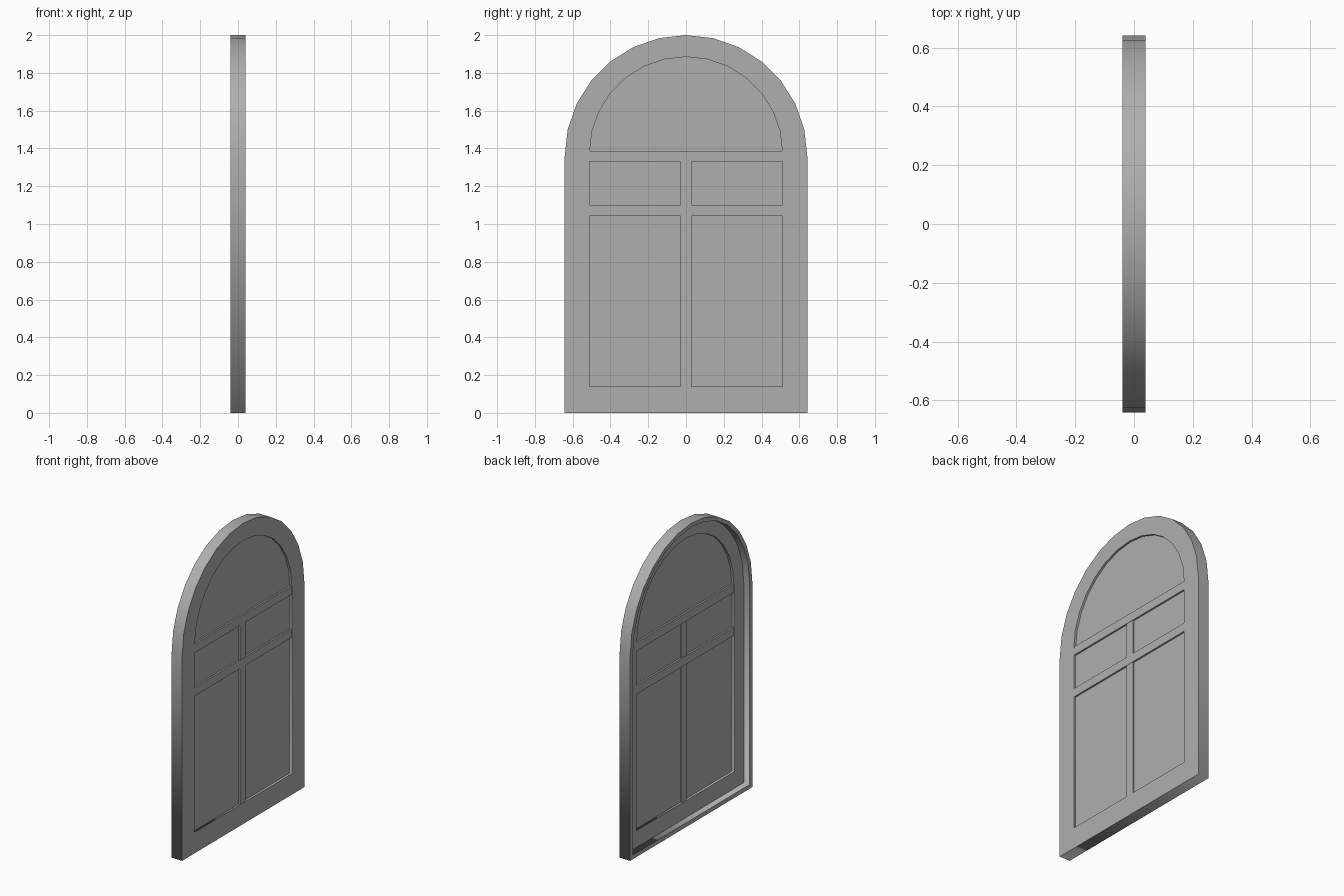
import bpy, bmesh, math

if "Cube" in bpy.data.objects:
    bpy.data.objects.remove(bpy.data.objects["Cube"])

SEGS = 14  # facets in the arch
T = 0.0388  # half thickness

grey = bpy.data.materials.new("dark_grey")
grey.diffuse_color = (0.43, 0.43, 0.43, 1)
grey.use_nodes = True
grey.node_tree.nodes["Principled BSDF"].inputs["Base Color"].default_value = grey.diffuse_color


def arch(x, half, bottom, spring, top):
    """Closed arched outline in the YZ plane at depth x."""
    pts = [(x, half, bottom)]
    for i in range(SEGS + 1):
        a = math.pi * i / SEGS
        pts.append((x, half * math.cos(a), spring + (top - spring) * math.sin(a)))
    pts.append((x, -half, bottom))
    return pts


def finish(name, bm):
    bmesh.ops.recalc_face_normals(bm, faces=bm.faces)
    me = bpy.data.meshes.new(name)
    bm.to_mesh(me)
    bm.free()
    me.materials.append(grey)
    ob = bpy.data.objects.new(name, me)
    bpy.context.collection.objects.link(ob)
    return ob


def loft(name, loops, ring):
    """Bridge loops; ring joins last to first, otherwise ends are capped.
    Walls are smooth along the outline, sharp across the section steps."""
    bm = bmesh.new()
    vs = [[bm.verts.new(p) for p in l] for l in loops]
    n = len(vs[0])
    for k in range(len(vs) if ring else len(vs) - 1):
        a, b = vs[k], vs[(k + 1) % len(vs)]
        for i in range(n):
            j = (i + 1) % n
            bm.faces.new((a[i], a[j], b[j], b[i]))
    if not ring:
        bm.faces.new(vs[0])
        bm.faces.new(vs[-1])
    for f in bm.faces:
        f.smooth = True
    for l in vs:
        for i in range(n):
            bm.edges.get((l[i], l[(i + 1) % n])).smooth = False
    return finish(name, bm)


def bar(name, x0, x1, y0, y1, z0, z1):
    bm = bmesh.new()
    bmesh.ops.create_cube(bm, size=1)
    for v in bm.verts:
        v.co.x = x1 if v.co.x > 0 else x0
        v.co.y = y1 if v.co.y > 0 else y0
        v.co.z = z1 if v.co.z > 0 else z0
    return finish(name, bm)


OUTER = (0.642, 0.0, 1.36, 2.0)
RIM = (0.614, 0.028, 1.36, 1.974)
INNER = (0.511, 0.14, 1.375, 1.885)

# Arched frame with a stepped section and a raised outer rim on the -x side
loft("frame", [arch(T, *OUTER), arch(-T, *OUTER), arch(-T, *RIM),
               arch(0.005, *RIM), arch(0.005, *INNER), arch(T, *INNER)], True)

# Window pane
PANE = (0.513, 0.138, 1.375, 1.887)
loft("pane", [arch(0.0205, *PANE), arch(0.025, *PANE)], False)

# Horizontal bars
for name, z0, z1 in (("upper_crossbar", 1.33, 1.387), ("lower_crossbar", 1.043, 1.10)):
    bar(name, 0.009, 0.036, -0.512, 0.512, z0, z1)

# Vertical bars, below each crossbar
for name, z0, z1 in (("lower_mullion", 0.139, 1.043), ("upper_mullion", 1.10, 1.33)):
    bar(name, 0.014, 0.034, -0.03, 0.03, z0, z1)
